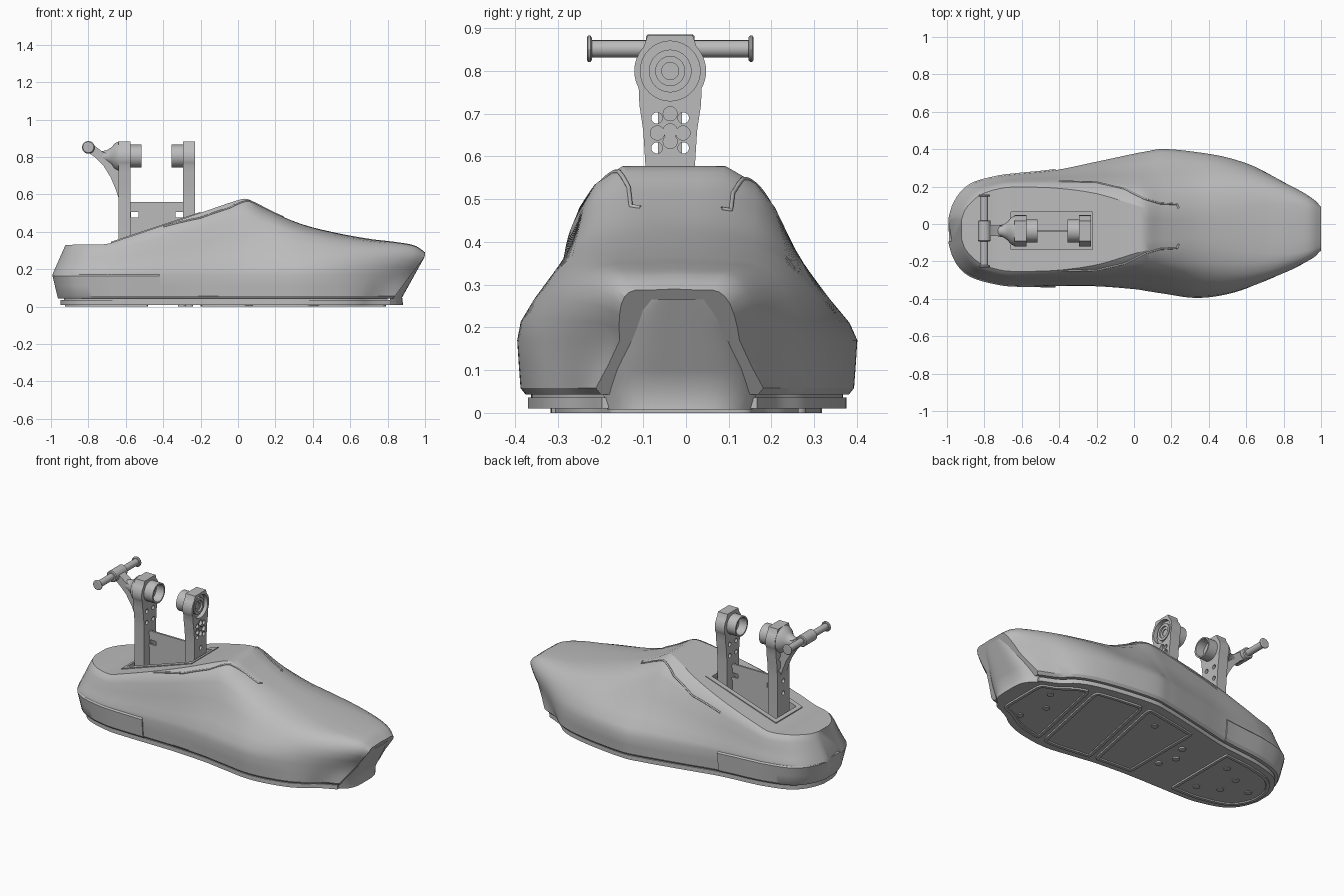
import bpy, bmesh
from math import sin, cos, pi, radians
from mathutils import Vector, Matrix
from mathutils.bvhtree import BVHTree

if "Cube" in bpy.data.objects:
    bpy.data.objects.remove(bpy.data.objects["Cube"])

grey = bpy.data.materials.new("machined_grey")
grey.use_nodes = True
grey.diffuse_color = (0.5, 0.5, 0.5, 1)
grey.node_tree.nodes["Principled BSDF"].inputs["Base Color"].default_value = (0.5, 0.5, 0.5, 1)
MID = -0.037  # y of the ankle bracket


def finish(name, bm, angle=30):
    bmesh.ops.recalc_face_normals(bm, faces=bm.faces)
    me = bpy.data.meshes.new(name)
    bm.to_mesh(me)
    bm.free()
    me.materials.append(grey)
    ob = bpy.data.objects.new(name, me)
    bpy.context.collection.objects.link(ob)
    smooth(ob, angle)
    return ob


def smooth(ob, angle=30):
    bpy.ops.object.select_all(action='DESELECT')
    ob.select_set(True)
    bpy.context.view_layer.objects.active = ob
    bpy.ops.object.shade_smooth_by_angle(angle=radians(angle))


def loft_bm(rings, ends=True, wrap=False):
    bm = bmesh.new()
    vs = [[bm.verts.new(p) for p in r] for r in rings]
    pairs = list(zip(vs, vs[1:])) + ([(vs[-1], vs[0])] if wrap else [])
    for a, b in pairs:
        for i in range(len(a)):
            j = (i + 1) % len(a)
            bm.faces.new((a[i], a[j], b[j], b[i]))
    if ends and not wrap:
        bm.faces.new(vs[0])
        bm.faces.new(vs[-1])
    return bm


def prism(name, pts, axis, lo, hi):
    """Extrude a 2D outline along an axis; the outline uses the other two axes in order."""
    def place(p, d):
        q = list(p)
        q.insert("xyz".index(axis), d)
        return q
    return finish(name, loft_bm([[place(p, d) for p in pts] for d in (lo, hi)]))


def lathe(name, pts, centre, axis="x", n=40, hollow=False):
    """Turn (distance, radius) points around an axis; hollow closes the profile on itself."""
    rings = []
    for d, r in pts:
        ring = [(d, r * cos(2 * pi * i / n), r * sin(2 * pi * i / n)) for i in range(n)]
        if axis == "y":
            ring = [(y, x, z) for x, y, z in ring]
        if axis == "z":
            ring = [(y, z, x) for x, y, z in ring]
        rings.append([Vector(p) + Vector(centre) for p in ring])
    return finish(name, loft_bm(rings, wrap=hollow))


def cut(ob, cutters):
    for c in cutters:
        m = ob.modifiers.new("cut", 'BOOLEAN')
        m.operation, m.object = 'DIFFERENCE', c
        bpy.context.view_layer.objects.active = ob
        bpy.ops.object.modifier_apply(modifier=m.name)
        bpy.data.objects.remove(c)
    smooth(ob)


def box(name, x0, x1, y0, y1, z0, z1):
    return prism(name, [(x0, y0), (x1, y0), (x1, y1), (x0, y1)], "z", z0, z1)


# Shell stations: x, centre y, half width, top z, top half width, bottom flare, roundness
ST = [(-.993, -.035, .06, .33, .05, .95, 0), (-.975, -.035, .125, .33, .1, .95, 0),
      (-.93, -.035, .2, .332, .15, .95, 0), (-.86, -.033, .25, .333, .19, .95, 0),
      (-.72, -.033, .287, .335, .22, .96, 0), (-.64, -.032, .296, .355, .225, .97, 0),
      (-.42, -.022, .31, .428, .22, .97, 0), (-.2, 0, .333, .502, .19, .98, 0),
      (.02, .015, .365, .575, .125, .98, 0), (.06, .015, .372, .573, .115, .98, 0),
      (.15, .015, .386, .522, .11, .98, .1), (.33, -.005, .39, .445, .1, .98, .4),
      (.5, -.01, .365, .4, .11, .98, .7), (.7, -.01, .3, .363, .13, 1, 1),
      (.85, -.015, .235, .345, .13, 1.05, 1), (.95, -.015, .18, .325, .11, 1.2, 1),
      (1, -.015, .14, .29, .09, 1.4, 1)]
ANKLE = [(1, 0), (.95, .1), (.8, .25), (.58, .52), (.42, .77), (.27, .9), (0, 1)]
TOE = [(1, 0), (.97, .25), (.88, .5), (.75, .7), (.55, .85), (.3, .94), (0, .98)]


def station(x):
    """Smooth interpolation of the station table."""
    i = max(k for k in range(len(ST) - 1) if ST[k][0] <= x + 1e-6)
    a, b = ST[i], ST[i + 1]
    p, q = ST[max(i - 1, 0)], ST[min(i + 2, len(ST) - 1)]
    h = b[0] - a[0]
    t = (x - a[0]) / h
    out = []
    for k in range(1, 7):
        m0 = (b[k] - p[k]) / (b[0] - p[0]) * h
        m1 = (q[k] - a[k]) / (q[0] - a[0]) * h
        out.append((2*t**3 - 3*t*t + 1) * a[k] + (t**3 - 2*t*t + t) * m0
                   + (3*t*t - 2*t**3) * b[k] + (t**3 - t*t) * m1)
    return out


def ease(v):
    v = min(max(v, 0), 1)
    return v * v * (3 - 2 * v)


def shear(x, z):
    toe = -.17 * min(max((.27 - z) / .225, 0), 1) * ease((x - .55) / .45)
    back = ((z - .17) * .44 if z > .17 else (.17 - z) * .24) * ease((-.6 - x) / .4)
    return x + toe + back


def section(x, grow=0, low=False):
    c, w, zt, t, flare, r = station(x)
    w += grow
    side = [(w * flare - .012, .043), (w * flare, .058), (w * (1 + flare) / 2, .11)]
    if low:
        side += [(w, .165), (w - .012, .178)]
    else:
        for (b0, h0), (b1, h1) in zip(ANKLE, TOE):
            b, h = b0 + (b1 - b0) * r, h0 + (h1 - h0) * r
            side.append((t + (w - t) * b, .17 + (zt - .17) * h))
        side += [(t * .5, zt - .002 * r), (0, zt)]
    pts = []
    for sgn in (1, -1):
        half = []
        for y, z in side:
            h = min(max((z - .17) / (zt - .17), 0), 1)
            half.append((shear(x, z), c * (1 - h) - .028 * h + sgn * y, z))
        pts += half if sgn == 1 else half[::-1][0 if low else 1:]
    return pts


def sample(x0, x1, n):
    return [x0 + (x1 - x0) * i / n for i in range(n + 1)]


# Main shell with the bracket pocket
xs = sorted(set([-.993, -.985] + sample(-.975, 1, 84)))
shell_bm = loft_bm([section(x) for x in xs])
bmesh.ops.recalc_face_normals(shell_bm, faces=shell_bm.faces)
tree = BVHTree.FromBMesh(shell_bm)
shell = finish("foot_shell", shell_bm, 28)
cut(shell, [box("pocket", -.66, -.215, MID - .105, MID + .105, .22, .8)])

# Pocket frame lying on the sloping top
frame = finish("pocket_frame", loft_bm([
    [(x, MID + sy * y, .3558 + (x + .64) * .334 + dz) for x, sy in
     ((-.68 + g, -1), (-.2 - g, -1), (-.2 - g, 1), (-.68 + g, 1))]
    for g, y, dz in ((0, .13, -.02), (0, .13, .004), (.022, .1, .004), (.022, .1, -.02))], wrap=True))

# Heel bumper
finish("heel_bumper", loft_bm([section(x, .007, True) for x in [-.993, -.985] + sample(-.975, -.42, 24)]))

# Raised collar seams following the shell
for side, sgn in (("left", 1), ("right", -1)):
    cu = bpy.data.curves.new("collar_seam_" + side, 'CURVE')
    cu.dimensions, cu.bevel_depth, cu.bevel_resolution = '3D', .005, 2
    sp = cu.splines.new('POLY')
    path = [(-.4, .24), (-.2, .235), (-.05, .2), (.06, .145), (.14, .122), (.23, .117), (.24, .09)]
    pts = []
    for (xa, ya), (xb, yb) in zip(path, path[1:]):
        for k in range(6):
            x, y = xa + (xb - xa) * k / 6, ya + (yb - ya) * k / 6
            hit = tree.ray_cast(Vector((x, sgn * y - .012, 2)), Vector((0, 0, -1)))[0]
            if hit:
                pts.append(hit)
    sp.points.add(len(pts) - 1)
    for p, q in zip(sp.points, pts):
        p.co = (*q, 1)
    cu.materials.append(grey)
    bpy.context.collection.objects.link(bpy.data.objects.new("collar_seam_" + side, cu))

# Sole slab and tread pads, cut from the same outline
rings = [section(x) for x in xs]
outline = [r[0] for r in rings] + [r[-1] for r in rings[::-1]]


def slab(kx, ky, z0, z1):
    return loft_bm([[(-.04 + (x + .04) * kx, -.01 + (y + .01) * ky, z) for x, y, _ in outline] for z in (z0, z1)])


finish("sole", slab(.985, .985, .01, .036))
finish("sole_seam", slab(.965, .965, .03, .048))
for name, x0, x1, k0, k1 in (("heel_pad", -.93, -.48, 0, 0), ("rear_tread", -.2, .1, 0, .2),
                             ("middle_tread", .13, .45, .2, .2), ("front_tread", .48, .79, .2, 0)):
    bm = slab(.96, .84, 0, .014)
    for x, k, s in ((x0, k0, -1), (x1, k1, 1)):
        bmesh.ops.bisect_plane(bm, geom=bm.verts[:] + bm.edges[:] + bm.faces[:], plane_co=(x, 0, 0),
                               plane_no=(s, -s * k, 0), clear_outer=True)
        bmesh.ops.holes_fill(bm, edges=[e for e in bm.edges if e.is_boundary])
    corners = [e for e in bm.edges if abs(e.verts[0].co.z - e.verts[1].co.z) > .01
               and len(e.link_faces) == 2 and e.calc_face_angle(0) > .6]
    bmesh.ops.bevel(bm, geom=corners, offset=.05, segments=5, affect='EDGES', profile=.5)
    bmesh.ops.recalc_face_normals(bm, faces=bm.faces)
    base = [f for f in bm.faces if f.normal.z < -.9]
    bmesh.ops.inset_region(bm, faces=base, thickness=.018)
    bmesh.ops.inset_region(bm, faces=base, thickness=.004, depth=-.006)
    finish(name, bm)
for i, (x, y) in enumerate([(.68, .1), (.6, -.03), (.66, -.18), (.02, .2), (-.26, .1), (-.26, -.1), (-.3, 0),
                            (-.58, .1), (-.58, -.16), (-.7, .03), (-.7, -.1), (-.84, -.03)]):
    lathe("sole_bolt_%d" % i, [(.001, .014), (.001, .02), (.014, .02)], (x, y, 0), "z", 16)

# Bulged toe panel
rows = [(.008, .17), (.05, .18), (.1, .165), (.15, .142), (.2, .122), (.24, .108), (.265, .085)]
finish("toe_panel", loft_bm([
    [(1 - .17 * min((.27 - z) / .225, 1) - .02 + (.02 + .2 * (.27 - z)) * (1 - u ** 4), -.015 + w * u, z)
     for u in sample(-1, 1, 16)] for z, w in rows]), 50)


# Ankle uprights
def upright(name, x0, x1, face):
    half = [(.058, .28), (.058, .58), (.063, .66), (.072, .72)]
    half += [(.084 * cos(a), .8 + .084 * sin(a)) for a in sample(-.5, .75, 10)] + [(.053, .883)]
    ob = prism(name, [(MID + y, z) for y, z in half] + [(MID - y, z) for y, z in half[::-1]], "x", x0, x1)
    depth = .025
    a, b = (x1 - depth, x1 + .1) if face > 0 else (x0 - .1, x0 + depth)
    cuts = []
    for z in (.69, .62, .545, .47):
        for y in ((-.031, .031) if z > .6 else (0,)):
            cuts.append(lathe("hole", [(x0 - .1, .013), (x1 + .1, .013)], (0, MID + y, z), "x", 20))
    if face > 0:
        cuts.append(lathe("head_recess", [(a, .07), (b, .07)], (0, MID, .8)))
        for y, z in ((0, .70), (0, .635), (-.03, .655), (.03, .655), (0, .66)):
            cuts.append(lathe("lobe", [(a + .008, .0165), (b, .0165)], (0, MID + y, z), "x", 24))
    cut(ob, cuts)
    return ob


upright("rear_upright", -.64, -.575, -1)
upright("front_upright", -.295, -.23, 1)

# Bearing cups facing each other, and the ringed hub of the front upright
for name, x0, x1 in (("rear_cup", -.58, -.515), ("front_cup", -.29, -.355)):
    lathe(name, [(x0, .061), (x1, .061), (x1, .052), (x0 + (x1 - x0) * .2, .05), (x0 + (x1 - x0) * .2, .018),
                 (x0, .018)], (0, MID, .805), hollow=True)
lathe("hub_ring", [(-.27, .05), (-.24, .05), (-.24, .034), (-.25, .034), (-.25, .02), (-.27, .02)],
      (0, MID, .8), hollow=True)

# Spine plate between the uprights
plate = prism("spine_plate", [(-.6, .24), (-.27, .24), (-.27, .56), (-.6, .56)], "y", MID - .006, MID + .006)
cut(plate, [box("slot", x - .02, x + .02, MID - .1, MID + .1, .478, .505) for x in (-.552, -.313)])

# Rear arm, flared hub and crossbar
prism("rear_arm", [(-.81, .83), (-.765, .8), (-.72, .755), (-.68, .69), (-.655, .63), (-.638, .58), (-.62, .58),
                   (-.62, .84), (-.68, .815), (-.72, .825), (-.78, .87)], "y", MID - .028, MID + .028)
lathe("flared_hub", [(-.73, .028), (-.7, .034), (-.675, .05), (-.66, .07), (-.64, .08)], (0, MID, .803))
lathe("bar_sleeve", [(-.057, .029), (-.052, .034), (.052, .034), (.057, .029)], (-.8, MID, .852), "y")
lathe("crossbar", [(-.19, .02), (.19, .02)], (-.8, MID, .852), "y")
for name, s in (("bar_cap_front", -1), ("bar_cap_back", 1)):
    lathe(name, [(s * .183, .026), (s * .187, .031), (s * .192, .031), (s * .195, .026)], (-.8, MID, .852), "y", 12)
